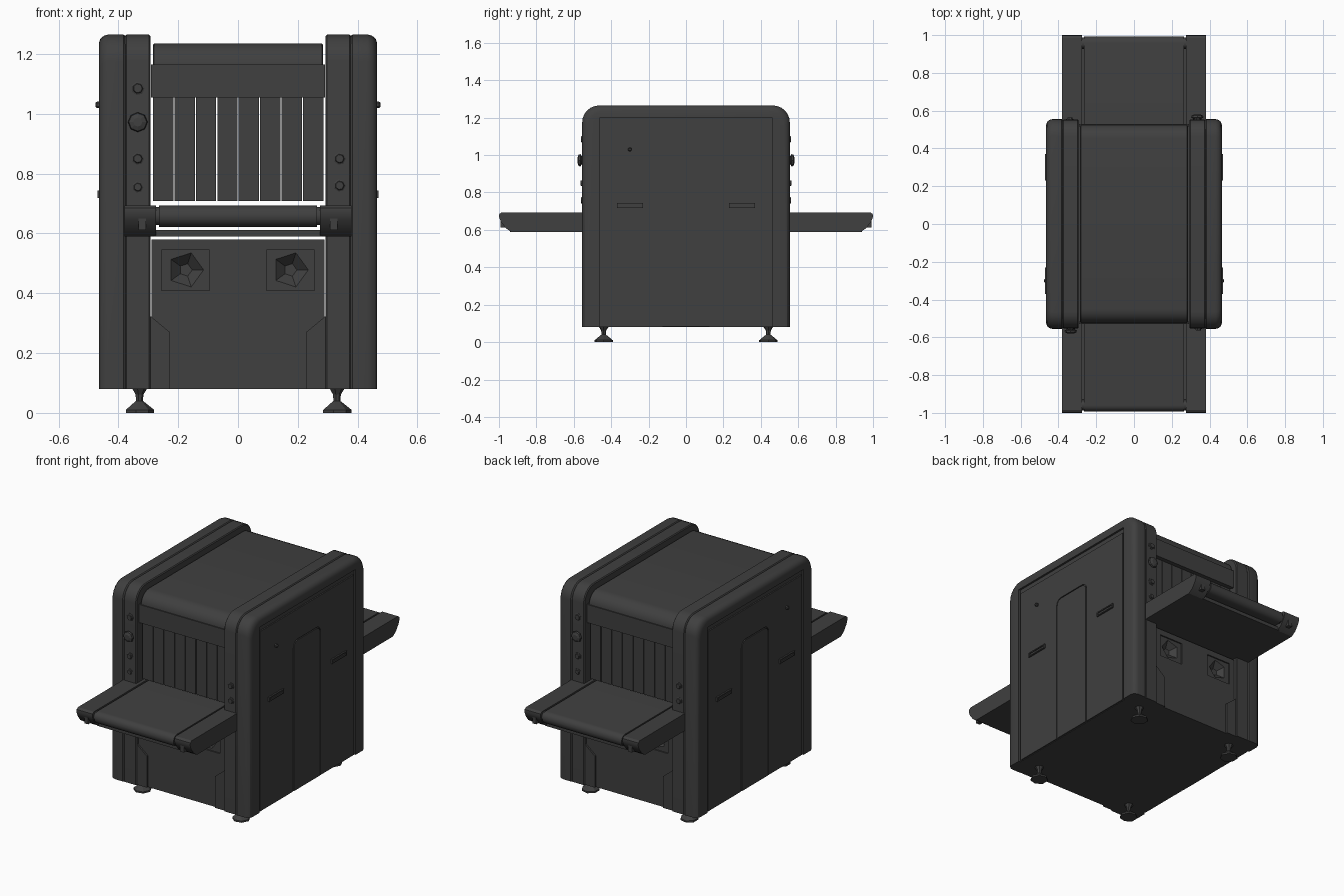
import bpy, bmesh, math
from mathutils import Matrix

if "Cube" in bpy.data.objects:
    bpy.data.objects.remove(bpy.data.objects["Cube"])

mat = bpy.data.materials.new("dark_grey")
mat.diffuse_color = (0.05, 0.05, 0.05, 1)
mat.use_nodes = True
mat.node_tree.nodes["Principled BSDF"].inputs["Base Color"].default_value = mat.diffuse_color


def finish(name, bm, smooth=False):
    bmesh.ops.recalc_face_normals(bm, faces=bm.faces)
    me = bpy.data.meshes.new(name)
    bm.to_mesh(me)
    bm.free()
    me.materials.append(mat)
    ob = bpy.data.objects.new(name, me)
    bpy.context.collection.objects.link(ob)
    if smooth:
        bpy.ops.object.select_all(action='DESELECT')
        ob.select_set(True)
        bpy.context.view_layer.objects.active = ob
        bpy.ops.object.shade_smooth_by_angle(angle=math.radians(32))
    return ob


def loft(name, rings, smooth=False):
    """Skin a stack of equal-length point rings and cap both ends."""
    bm = bmesh.new()
    vs = [[bm.verts.new(p) for p in r] for r in rings]
    n = len(vs[0])
    for a, b in zip(vs, vs[1:]):
        for i in range(n):
            bm.faces.new((a[i], a[(i + 1) % n], b[(i + 1) % n], b[i]))
    bm.faces.new(vs[0])
    bm.faces.new(vs[-1])
    return finish(name, bm, smooth)


def prism(name, pts, axis, a, b, smooth=False):
    put = (lambda t, u, v: (t, u, v)) if axis == 'x' else (lambda t, u, v: (u, t, v))
    return loft(name, [[put(t, u, v) for u, v in pts] for t in (a, b)], smooth)


def box(name, x0, x1, y0, y1, z0, z1):
    return prism(name, [(y0, z0), (y1, z0), (y1, z1), (y0, z1)], 'x', x0, x1)


def rounded(u0, u1, v0, v1, rt, rb=0, seg=6):
    """Rectangle with rounded top corners and optionally rounded bottom corners."""
    pts = []
    for cu, cv, r, a0 in ((u1 - rt, v1 - rt, rt, 0), (u0 + rt, v1 - rt, rt, 90),
                          (u0 + rb, v0 + rb, rb, 180), (u1 - rb, v0 + rb, rb, 270)):
        for i in range(seg + 1 if r else 1):
            t = math.radians(a0 + 90 * i / seg)
            pts.append((cu + r * math.cos(t), cv + r * math.sin(t)))
    return pts


def arch(name, steps, z0, r, smooth=True):
    """Round-shouldered housing; steps are (x, half depth, top height)."""
    return loft(name, [[(x, u, v) for u, v in rounded(-h, h, z0, z1, r)]
                       for x, h, z1 in steps], smooth)


def lathe(name, x, y, z, prof, n, axis='z', d=1):
    """Stack of n-gons (radius, offset) along z or along y in direction d."""
    rings = []
    for r, o in prof:
        ring = []
        for i in range(n):
            t = 2 * math.pi * i / n
            c, s = r * math.cos(t), r * math.sin(t)
            ring.append((x + c, y + s, z + o) if axis == 'z' else (x + c, y + d * o, z + s))
        rings.append(ring)
    return loft(name, rings)


def cut(ob, cutter):
    m = ob.modifiers.new("cut", 'BOOLEAN')
    m.operation, m.solver, m.object = 'DIFFERENCE', 'EXACT', cutter
    bpy.context.view_layer.objects.active = ob
    bpy.ops.object.modifier_apply(modifier=m.name)
    bpy.data.objects.remove(cutter)


# centre: top cover over the tunnel, lower cabinet under it
arch("top_cover", [(-0.285, .52, 1.23), (-0.28, .525, 1.235), (0.28, .525, 1.235),
                   (0.285, .52, 1.23)], 1.055, .075)
for y in (-1, 1):
    box("header_panel", -.291, .291, y * .515, y * .53, 1.055, 1.165)
cabinet = box("lower_cabinet", -.289, .289, -.535, .535, .08, .58)

# square vent pockets with a deeper five-sided funnel, front and back
for x in (-.175, .175):
    for y in (-1, 1):
        cut(cabinet, box("cutter", x - .08, x + .08, y * .527, y * .6, .41, .545))
        cut(cabinet, lathe("cutter", x, y * .535, .478,
                           [(.062, .02), (.06, -.008), (.022, -.04)], 5, 'y', y))

for s, side in ((-1, "left"), (1, "right")):
    # inner frame band and its widened lower leg
    arch(side + "_frame_band", [(s * .293, .548, 1.26), (s * .298, .553, 1.265),
                                (s * .372, .553, 1.265), (s * .378, .548, 1.26)], .08, .09)
    prism(side + "_frame_leg", [(s * .228, .08), (s * .294, .08), (s * .294, .325),
                                (s * .228, .27)], 'y', -.545, .545)
    # outer shell with rounded edge and recessed side face
    shell = arch(side + "_shell", [(s * .376, .549, 1.259), (s * .383, .555, 1.265),
                                   (s * .433, .555, 1.265), (s * .448, .551, 1.261),
                                   (s * .460, .541, 1.251), (s * .465, .525, 1.237)], .08, .09)
    cut(shell, box("cutter", s * .453, s * .5, -.46, .46, .05, 1.2))
    # side panel, with a groove around the tall round-topped door
    panel = box(side + "_side_panel", s * .45, s * .461, -.45, .45, .083, 1.17)
    cut(panel, prism("cutter", rounded(-.131, .131, .05, .989, .04), 'x', s * .455, s * .5))
    prism(side + "_door", rounded(-.125, .125, .083, .983, .036), 'x', s * .45, s * .462)
    # recessed grip handles
    for y in (-.3, .3):
        grip = box(side + "_grip", s * .455, s * .47, y - .07, y + .07, .718, .744)
        cut(grip, box("cutter", s * .464, s * .5, y - .062, y + .062, .724, .737))
    # lock
    lk = lathe(side + "_lock", 0, 0, 0, [(.011, 0), (.011, .012), (.006, .018)], 6)
    lk.data.transform(Matrix.Translation((s * .459, -.3, 1.03))
                      @ Matrix.Rotation(s * math.pi / 2, 4, 'Y'))
    # conveyor side rail
    half = [(.935, .59), (.965, .61), (.99, .645), (1.0, .67), (.998, .685), (.985, .694)]
    prism(side + "_conveyor_rail", half + [(-u, v) for u, v in reversed(half)], 'x',
          s * .274, s * .38, True)
    for y in (-1, 1):
        box(side + "_rail_adjuster", s * .307, s * .333, y * .95, y * .992, .612, .66)
        # levelling foot
        lathe(side + "_foot", s * .33, y * .44, 0,
              [(.05, 0), (.05, .01), (.02, .034), (.012, .04), (.014, .062), (.026, .081)], 7)

# conveyor belt and the pan below it
prism("conveyor_belt", rounded(-.993, .993, .622, .693, .034, .034), 'x', -.264, .264, True)
box("conveyor_pan", -.28, .28, -.94, .94, .59, .612)
for y in (-1, 1):
    prism("roller_end_caps", rounded(y * .957 - .03, y * .957 + .03, .628, .688, .029, .029),
          'x', -.274, .274, True)

# lead curtain strips at both ends of the tunnel
for y in (-.5, .5):
    for i in range(8):
        x = -.284 + i * .0716
        box("curtain_strip", x, x + .068, y - .004, y + .004, .708, 1.06)

# control buttons; the back repeats the front turned half way round
buttons = [(-.335, 1.085, .023, .012), (-.335, .85, .021, .014), (-.335, .755, .019, .012),
           (.34, .85, .021, .014), (.34, .76, .021, .012)]
for d in (-1, 1):
    for x, z, r, h in buttons:
        lathe("button", -d * x, d * .55, z, [(r, 0), (r, .005), (r * .75, .007),
                                             (r * .65, h)], 7, 'y', d)
    lathe("stop_button", d * .335, d * .55, .972,
          [(.022, 0), (.022, .008), (.033, .014), (.03, .024), (.015, .03)], 8, 'y', d)
